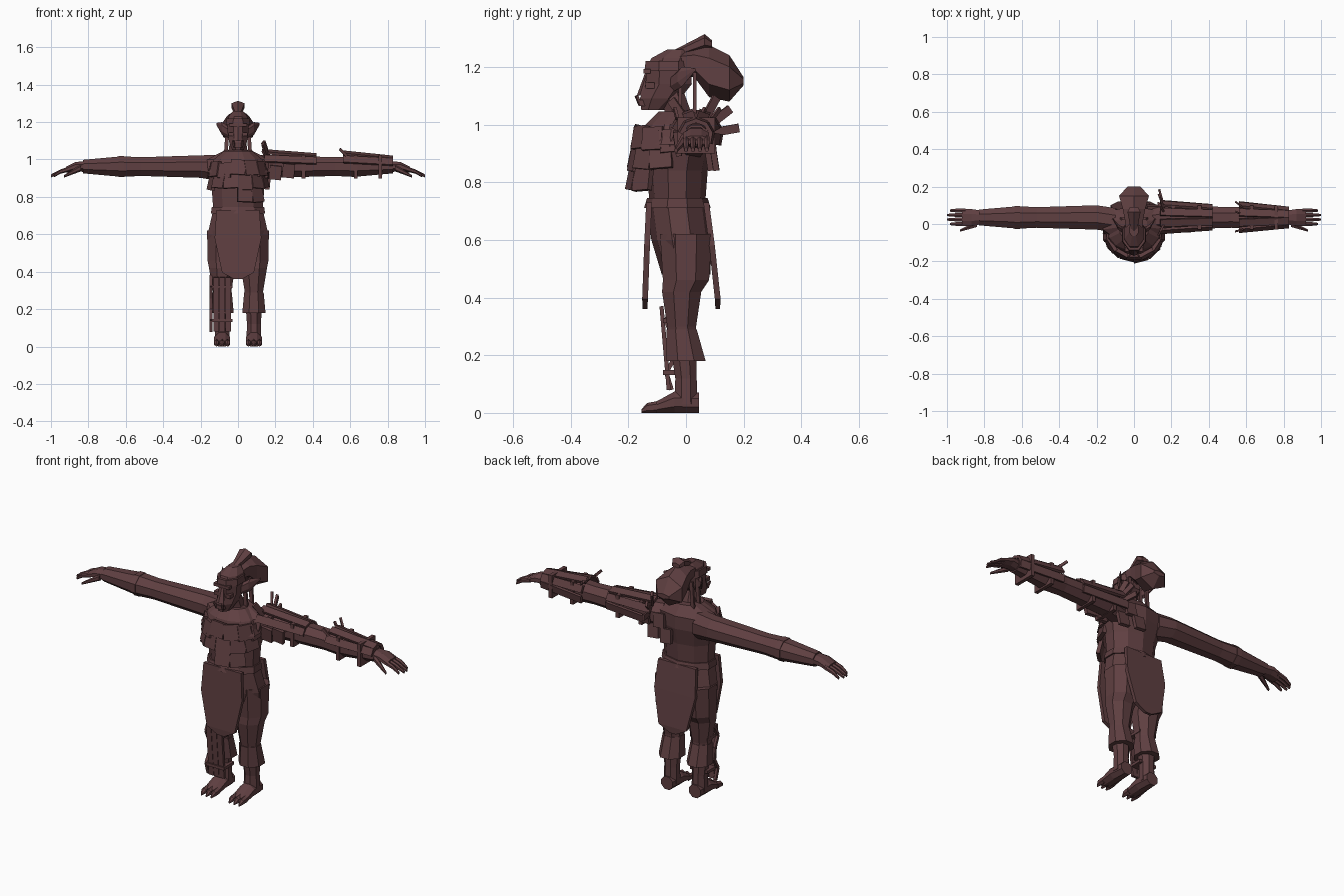
import bpy
import bmesh
import math
import random
from mathutils import Euler, Matrix, Vector

random.seed(4)
if "Cube" in bpy.data.objects:
    bpy.data.objects.remove(bpy.data.objects["Cube"], do_unlink=True)

# One dark red-brown for the whole figure
brown = bpy.data.materials.new("dark_red_brown")
brown.use_nodes = True
colour = (.115, .05, .053, 1)
brown.diffuse_color = colour
brown.node_tree.nodes["Principled BSDF"].inputs["Base Color"].default_value = colour


def finish(name, bm):
    bmesh.ops.recalc_face_normals(bm, faces=bm.faces)
    mesh = bpy.data.meshes.new(name)
    bm.to_mesh(mesh)
    bm.free()
    mesh.materials.append(brown)
    part = bpy.data.objects.new(name, mesh)
    bpy.context.scene.collection.objects.link(part)


def ring(at, half, mid=(0, 0)):
    """One cross-section: place on the axis, half sizes, middle."""
    return at, half, mid


def add_loft(bm, axis, sides, *rings):
    loops = []
    grow = 1 / math.cos(math.pi / sides)
    for at, half, mid in rings:
        loop = []
        for i in range(sides):
            angle = math.tau * (i + .5) / sides
            a = mid[0] + half[0] * grow * math.cos(angle)
            b = mid[1] + half[1] * grow * math.sin(angle)
            place = {"x": (at, a, b), "y": (a, at, b), "z": (a, b, at)}[axis]
            loop.append(bm.verts.new(place))
        loops.append(loop)
    for low, high in zip(loops, loops[1:]):
        for i in range(sides):
            j = (i + 1) % sides
            bm.faces.new((low[i], low[j], high[j], high[i]))
    bm.faces.new(loops[0])
    bm.faces.new(loops[-1])


def loft(name, axis, sides, *rings):
    bm = bmesh.new()
    add_loft(bm, axis, sides, *rings)
    finish(name, bm)


def add_box(bm, place, size, turn=Matrix.Identity(3)):
    matrix = Matrix.Translation(place) @ turn.to_4x4() @ Matrix.Diagonal((*size, 1))
    bmesh.ops.create_cube(bm, size=1, matrix=matrix)


def add_rod(bm, start, end, width, depth):
    """Flat strip running from one point to another."""
    start, end = Vector(start), Vector(end)
    along = end - start
    turn = along.to_track_quat("Z", "Y").to_matrix()
    add_box(bm, (start + end) / 2, (width, depth, along.length), turn)


# Torso, belt, neck and collar
belly = (0, -.03)
loft("torso", "z", 10,
     ring(at=.7, half=(.13, .09), mid=belly),
     ring(at=.84, half=(.14, .1), mid=belly),
     ring(at=.93, half=(.16, .11), mid=(0, -.02)),
     ring(at=1, half=(.165, .09)),
     ring(at=1.05, half=(.07, .05)))
loft("belt", "z", 10,
     ring(at=.71, half=(.145, .11), mid=belly),
     ring(at=.745, half=(.14, .1), mid=belly))
loft("neck", "z", 8,
     ring(at=1, half=(.07, .07)),
     ring(at=1.05, half=(.05, .045), mid=belly),
     ring(at=1.12, half=(.04, .04), mid=(0, -.05)))
loft("collar", "z", 12,
     ring(at=.93, half=(.165, .1), mid=(0, -.06)),
     ring(at=1, half=(.13, .09), mid=(0, -.05)),
     ring(at=1.045, half=(.075, .065), mid=belly))

# Overlapping chest plates, wrapping further round the left shoulder
bm = bmesh.new()
plate_step = math.radians(29)
for height, first, last in [(.95, -3, 4), (.88, -3, 3), (.81, 0, 2)]:
    for step in range(first, last):
        angle = plate_step * (step + (height < .9) / 2)
        reach = .125 + (1 - height) / 10
        place = (.145 * math.sin(angle), -.045 - reach * math.cos(angle),
                 height + random.uniform(-.01, .01))
        turn = Euler((-.2, random.uniform(-.1, .1), angle)).to_matrix()
        add_box(bm, place, size=(.08, .02, .08), turn=turn)
finish("chest_plates", bm)

# Plates hanging behind and beneath the left shoulder
bm = bmesh.new()
hanging = Euler((.15, .1, 0)).to_matrix()
for place in [(.1, .09, .95), (.14, .08, .88), (.05, .1, .88), (.2, -.03, .93), (.27, -.03, .94)]:
    add_box(bm, place, size=(.065, .02, .075), turn=hanging)
finish("shoulder_plates", bm)

# Loincloth: hip wrap with pointed front and back panels
loft("hip_wrap", "z", 10,
     ring(at=.48, half=(.15, .08)),
     ring(at=.6, half=(.162, .1), mid=(0, -.015)),
     ring(at=.72, half=(.135, .1), mid=belly))
for name, top, bottom in [("front_panel", -.128, -.142), ("back_panel", .07, .11)]:
    loft(name, "z", 4,
         ring(at=.36, half=(.02, .008), mid=(0, bottom)),
         ring(at=.395, half=(.085, .01), mid=(0, bottom)),
         ring(at=.58, half=(.125, .01), mid=(0, (top + bottom) / 2)),
         ring(at=.73, half=(.115, .01), mid=(0, top)))

# Legs, knee cuffs, feet and toes
for side, word in [(1, "left"), (-1, "right")]:
    hip = side * .085
    knee = (hip, -.015)
    loft(word + "_leg", "z", 8,
         ring(at=.03, half=(.04, .04), mid=(hip, 0)),
         ring(at=.12, half=(.037, .037), mid=(hip, 0)),
         ring(at=.3, half=(.05, .05), mid=knee),
         ring(at=.42, half=(.07, .068), mid=knee),
         ring(at=.46, half=(.078, .08), mid=(hip, 0)),
         ring(at=.62, half=(.08, .09), mid=(hip, 0)))
    loft(word + "_knee_cuff", "z", 8,
         ring(at=.18, half=(.062, .068), mid=(hip, 0)),
         ring(at=.29, half=(.052, .052), mid=knee))
    loft(word + "_foot", "y", 8,
         ring(at=.045, half=(.035, .035), mid=(hip, .035)),
         ring(at=-.04, half=(.042, .037), mid=(hip, .037)),
         ring(at=-.12, half=(.042, .015), mid=(hip, .015)))
    bm = bmesh.new()
    for toe in (-1, 0, 1):
        across = hip + toe * .03
        add_loft(bm, "y", 6,
                 ring(at=-.1, half=(.013, .018), mid=(across, .02)),
                 ring(at=-.135, half=(.013, .015), mid=(across, .017)),
                 ring(at=-.155, half=(.004, .005), mid=(across, .006)))
    finish(word + "_toes", bm)

# Right shin guard with slats, ties and a hanging braid
bm = bmesh.new()
for slat in (-1, 0, 1):
    across = slat * .032 - .085
    add_rod(bm, (across, -.06, .08), (across, -.085, .37), width=.03, depth=.014)
for height in (.14, .32):
    add_box(bm, (-.085, -.035, height), size=(.11, .09, .016))
braid = [Vector((-.145, -.05 - .02 * math.sin(knot * 2), .08 + knot * .06)) for knot in range(6)]
for lower, upper in zip(braid, braid[1:]):
    add_rod(bm, lower, upper, width=.015, depth=.015)
finish("right_shin_guard", bm)

# Arms, hands and fingers
arm_mid = (.035, .962)
for side, word in [(1, "left"), (-1, "right")]:
    loft(word + "_arm", "x", 8,
         ring(at=side * .1, half=(.065, .07), mid=(.02, .955)),
         ring(at=side * .2, half=(.065, .06), mid=arm_mid),
         ring(at=side * .52, half=(.055, .05), mid=arm_mid),
         ring(at=side * .62, half=(.06, .055), mid=arm_mid),
         ring(at=side * .83, half=(.042, .036), mid=arm_mid))
    loft(word + "_palm", "x", 8,
         ring(at=side * .81, half=(.036, .03), mid=arm_mid),
         ring(at=side * .87, half=(.045, .024), mid=arm_mid),
         ring(at=side * .92, half=(.045, .016), mid=(.035, .945)))
    bm = bmesh.new()
    for finger in range(4):
        across = finger * .024
        tip = .985 if finger in (0, 3) else 1
        add_loft(bm, "x", 6,
                 ring(at=side * .9, half=(.01, .012), mid=(across, .95)),
                 ring(at=side * .95, half=(.01, .01), mid=(across, .935)),
                 ring(at=side * tip, half=(.006, .007), mid=(across, .912)))
    add_loft(bm, "x", 6,
             ring(at=side * .84, half=(.016, .016), mid=(0, .955)),
             ring(at=side * .93, half=(.006, .006), mid=(-.035, .91)))
    finish(word + "_fingers", bm)
loft("right_bracer_cuff", "x", 8,
     ring(at=-.64, half=(.062, .057), mid=arm_mid),
     ring(at=-.61, half=(.062, .057), mid=arm_mid))


def outward(angle):
    return Vector((0, math.cos(angle), math.sin(angle)))


# Slatted armour on the left arm, with straps and splayed spikes
bm = bmesh.new()
for start, end, wide, narrow in [(.14, .42, .085, .062), (.56, .83, .078, .048)]:
    lean = Matrix.Rotation(math.atan2(wide - narrow, end - start), 3, "Y")
    for slat in range(5):
        angle = math.radians(slat * 40 - 10)
        place = Vector(((start + end) / 2, *arm_mid)) + outward(angle) * (wide + narrow) / 2
        turn = Matrix.Rotation(angle - math.pi / 2, 3, "X") @ lean
        add_box(bm, place, size=(end - start, .04, .014), turn=turn)
    for strap in (start + .07, end - .07):
        add_box(bm, (strap, *arm_mid), size=(.02, .13, .125))
for degrees in (10, 38, 62, 125):
    out = outward(math.radians(degrees))
    add_rod(bm, Vector((.16, *arm_mid)) + out * .06, Vector((.135, *arm_mid)) + out * .15,
            width=.012, depth=.03)
for across in (-.03, .05, .09):
    add_rod(bm, (.58, across, 1.02), (.545, across * 1.3, 1.055), width=.01, depth=.014)
finish("left_arm_armour", bm)

# Head, headband and face
skull = (0, -.06)
loft("head", "z", 8,
     ring(at=1.05, half=(.03, .04), mid=(0, -.115)),
     ring(at=1.09, half=(.047, .07), mid=(0, -.09)),
     ring(at=1.14, half=(.055, .08), mid=skull),
     ring(at=1.19, half=(.058, .078), mid=skull),
     ring(at=1.23, half=(.05, .07), mid=(0, -.05)),
     ring(at=1.26, half=(.025, .035), mid=belly))
loft("headband", "z", 8,
     ring(at=1.185, half=(.064, .084), mid=skull),
     ring(at=1.22, half=(.06, .08), mid=skull))
bm = bmesh.new()
add_loft(bm, "z", 6,
         ring(at=1.1, half=(.022, .018), mid=(0, -.15)),
         ring(at=1.18, half=(.008, .01), mid=(0, -.13)))
add_box(bm, (0, -.135, 1.185), size=(.095, .025, .016))
add_box(bm, (0, -.15, 1.075), size=(.05, .03, .02))
for side in (1, -1):
    add_rod(bm, (side * .02, -.16, 1.07), (side * .026, -.172, 1.1), width=.01, depth=.01)
    add_box(bm, (side * .035, -.125, 1.135), size=(.03, .03, .02))
finish("face", bm)

# Ears and side locks
for side, word in [(1, "left"), (-1, "right")]:
    loft(word + "_ear", "x", 6,
         ring(at=side * .05, half=(.018, .025), mid=(-.04, 1.145)),
         ring(at=side * .085, half=(.014, .03), mid=(-.015, 1.165)),
         ring(at=side * .115, half=(.004, .005), mid=(.03, 1.19)))
    bm = bmesh.new()
    for across in (-.02, .03):
        add_rod(bm, (side * .055, across, 1.18), (side * .065, across, 1.03), width=.012, depth=.02)
    finish(word + "_side_lock", bm)

# Swept-back hair and upright crest
loft("hair", "y", 6,
     ring(at=-.03, half=(.045, .035), mid=(0, 1.215)),
     ring(at=.03, half=(.05, .045), mid=(0, 1.215)),
     ring(at=.08, half=(.06, .078), mid=(0, 1.185)),
     ring(at=.15, half=(.08, .07), mid=(0, 1.16)),
     ring(at=.2, half=(.035, .012), mid=(0, 1.15)))
loft("crest", "y", 6,
     ring(at=-.04, half=(.015, .012), mid=(0, 1.245)),
     ring(at=.065, half=(.035, .022), mid=(0, 1.288)),
     ring(at=.09, half=(.022, .012), mid=(0, 1.278)))
